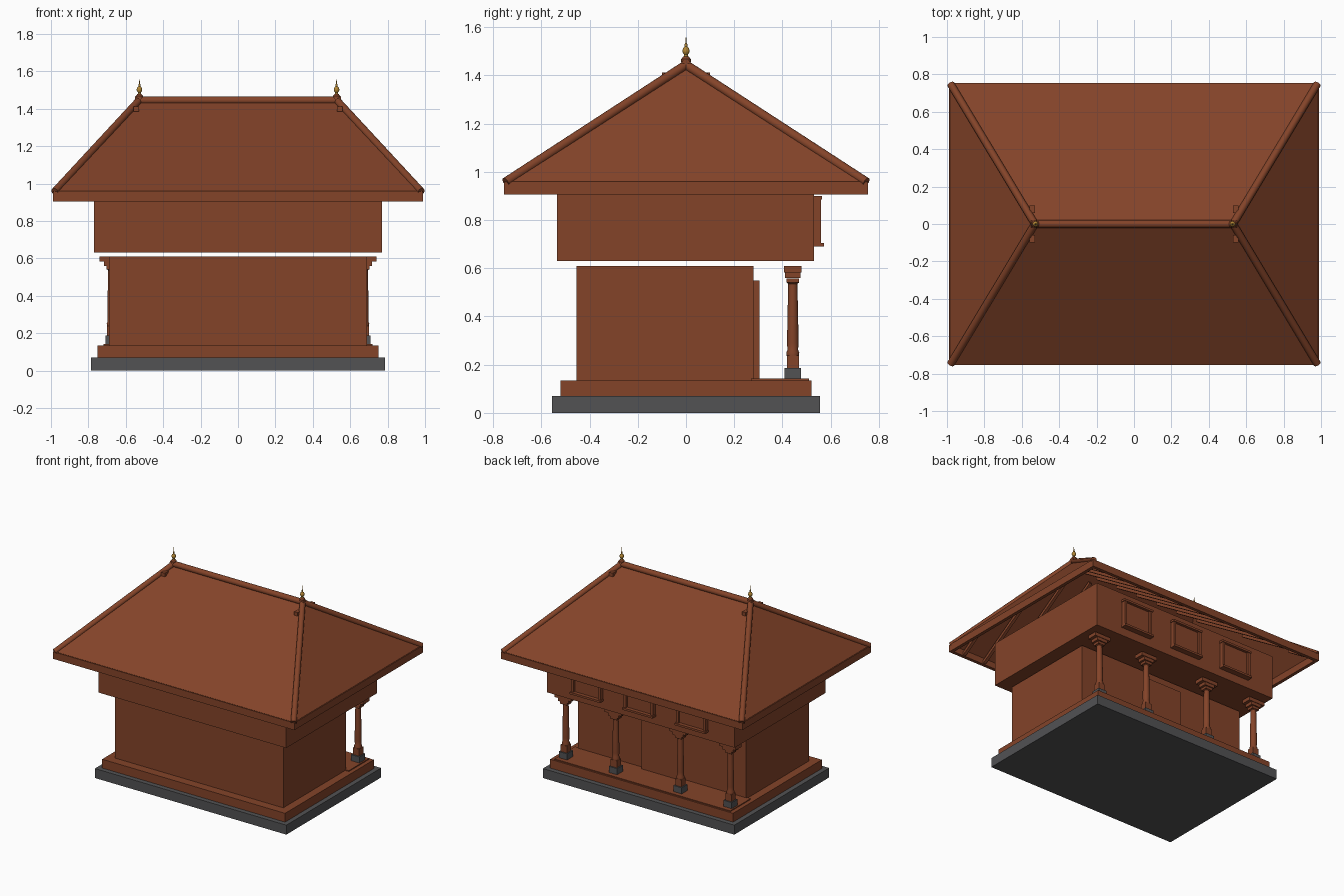
import bpy
import bmesh
from math import pi
from mathutils import Vector

cube = bpy.data.objects.get("Cube")
if cube:
    bpy.data.objects.remove(cube, do_unlink=True)


def material(name, rgb):
    m = bpy.data.materials.new(name)
    m.use_nodes = True
    color = (*rgb, 1)
    m.diffuse_color = color
    m.node_tree.nodes["Principled BSDF"].inputs["Base Color"].default_value = color
    return m


BROWN = material("terracotta brown", (0.23, 0.057, 0.022))
GREY = material("stone grey", (0.085, 0.085, 0.088))
GOLD = material("brass gold", (0.45, 0.24, 0.035))


def finish(name, bm, mat):
    bmesh.ops.recalc_face_normals(bm, faces=bm.faces)
    mesh = bpy.data.meshes.new(name)
    bm.to_mesh(mesh)
    bm.free()
    mesh.materials.append(mat)
    ob = bpy.data.objects.new(name, mesh)
    bpy.context.scene.collection.objects.link(ob)
    return ob


def smooth(ob):
    bpy.ops.object.select_all(action="DESELECT")
    ob.select_set(True)
    bpy.context.view_layer.objects.active = ob
    bpy.ops.object.shade_smooth_by_angle(angle=pi / 5)


def box(name, x, y, z, mat=BROWN):
    """Box from (min, max) pairs along each axis."""
    bm = bmesh.new()
    bmesh.ops.create_cube(bm, size=1)
    for v in bm.verts:
        v.co = [r[0] if c < 0 else r[1] for c, r in zip(v.co, (x, y, z))]
    return finish(name, bm, mat)


def block(name, x, y, hx, hy, z, mat=BROWN):
    return box(name, (x - hx, x + hx), (y - hy, y + hy), z, mat)


def bar(name, a, b, size, sides=4):
    """Square rafter or round tube between two points."""
    a, b = Vector(a), Vector(b)
    bm = bmesh.new()
    if sides == 4:
        bmesh.ops.create_cube(bm, size=size)
        bmesh.ops.scale(bm, vec=(1, 1, (b - a).length / size), verts=bm.verts)
    else:
        bmesh.ops.create_cone(bm, cap_ends=True, segments=sides, radius1=size,
                              radius2=size, depth=(b - a).length)
    ob = finish(name, bm, BROWN)
    ob.rotation_euler = (b - a).to_track_quat("Z", "Y").to_euler()
    ob.location = (a + b) / 2
    if sides > 4:
        smooth(ob)
    return ob


def lathe(name, profile, x, y, mat):
    """Turned part from (radius, height) points."""
    bm = bmesh.new()
    verts = [bm.verts.new((r, 0, z)) for r, z in profile]
    edges = [bm.edges.new(pair) for pair in zip(verts, verts[1:])]
    bmesh.ops.spin(bm, geom=verts + edges, axis=(0, 0, 1), cent=(0, 0, 0),
                   angle=2 * pi, steps=20)
    bmesh.ops.remove_doubles(bm, verts=bm.verts, dist=0.0005)
    ob = finish(name, bm, mat)
    ob.location = (x, y, 0)
    smooth(ob)


# Base, plinth and veranda floor
block("stone_base", 0, 0, 0.785, 0.555, (0, 0.07), GREY)
block("plinth", 0, 0, 0.75, 0.52, (0.07, 0.135))
box("veranda_floor", (-0.72, 0.72), (0.27, 0.51), (0.13, 0.142))

# Lower and upper storeys, separated by a narrow gap
box("lower_walls", (-0.69, 0.69), (-0.455, 0.28), (0.13, 0.61))
box("door", (-0.15, 0.15), (0.27, 0.305), (0.14, 0.55))
box("upper_walls", (-0.77, 0.77), (-0.535, 0.53), (0.63, 0.955))

# Upper windows along the veranda side
for x in (-0.43, 0, 0.43):
    block("window_panel", x, 0.535, 0.11, 0.01, (0.70, 0.89))
    for side in (-1, 1):
        block("window_jamb", x + side * 0.11, 0.54, 0.01, 0.02, (0.70, 0.89))
    block("window_lintel", x, 0.545, 0.125, 0.02, (0.885, 0.9))
    block("window_sill", x, 0.55, 0.125, 0.022, (0.69, 0.705))

# Veranda columns with wide bracket capitals
SHAFT = [(0, 0.23), (0.025, 0.235), (0.027, 0.25), (0.022, 0.262), (0.024, 0.29),
         (0.022, 0.4), (0.019, 0.535), (0.025, 0.54), (0.025, 0.55), (0, 0.555)]
for x in (-0.675, -0.265, 0.265, 0.675):
    y = 0.443
    block("column_footing", x, y, 0.034, 0.034, (0.14, 0.187), GREY)
    block("column_block", x, y, 0.025, 0.025, (0.187, 0.238))
    lathe("column_shaft", SHAFT, x, y, BROWN)
    block("column_neck", x, y, 0.028, 0.026, (0.54, 0.558))
    block("column_capital", x, y, 0.042, 0.032, (0.56, 0.583))
    block("column_bracket", x, y, 0.066, 0.036, (0.583, 0.61))

# Hollow hip roof
EX, EY, EZ = 0.985, 0.75, 0.96
RX, RZ = 0.53, 1.44
bm = bmesh.new()
eaves = [bm.verts.new((sx * EX, sy * EY, EZ))
         for sx, sy in ((-1, -1), (1, -1), (1, 1), (-1, 1))]
west, east = [bm.verts.new((x, 0, RZ)) for x in (-RX, RX)]
a, b, c, d = eaves
for face in ((a, b, east, west), (b, c, east), (c, d, west, east), (d, a, west)):
    bm.faces.new(face)
bm.normal_update()
mesh = bpy.data.meshes.new("roof")
bm.to_mesh(mesh)
bm.free()
mesh.materials.append(BROWN)
roof = bpy.data.objects.new("roof", mesh)
bpy.context.scene.collection.objects.link(roof)
shell = roof.modifiers.new("thickness", "SOLIDIFY")
shell.thickness = 0.02
shell.offset = -1

# Eave boards, hip caps and ridge cap
for s in (-1, 1):
    block("long_fascia", 0, s * 0.742, 0.99, 0.012, (0.905, 0.958))
    block("short_fascia", s * 0.978, 0, 0.012, 0.742, (0.905, 0.958))
    for t in (-1, 1):
        bar("hip_cap", (s * 0.98, t * 0.748, 0.957), (s * RX, 0, RZ + 0.003), 0.02, 12)
        block("ridge_bracket", s * 0.545, t * 0.08, 0.015, 0.02, (1.385, 1.412))
bar("ridge_cap", (-0.55, 0, 1.444), (0.55, 0, 1.444), 0.021, 12)

# Rafters under the two long slopes, stopped at the hips
DROP = 0.055
for k in range(-5, 6):
    x = 0.1755 * k
    rise = min(1, (EX - abs(x)) / (EX - RX)) * 0.95
    for s in (-1, 1):
        bar("rafter", (x, s * 0.73, EZ - 0.043),
            (x, s * EY * (1 - rise), EZ + (RZ - EZ) * rise - DROP), 0.022)

# Ridge finials
FOOT = [(0, 1.455), (0.02, 1.455), (0.02, 1.468), (0.011, 1.478), (0, 1.478)]
FINIAL = [(0, 1.475), (0.009, 1.478), (0.008, 1.487), (0.014, 1.495), (0.015, 1.503),
          (0.012, 1.513), (0.006, 1.519), (0.006, 1.527), (0.003, 1.535), (0, 1.568)]
for x in (-0.527, 0.527):
    lathe("finial_foot", FOOT, x, 0, BROWN)
    lathe("finial", FINIAL, x, 0, GOLD)
